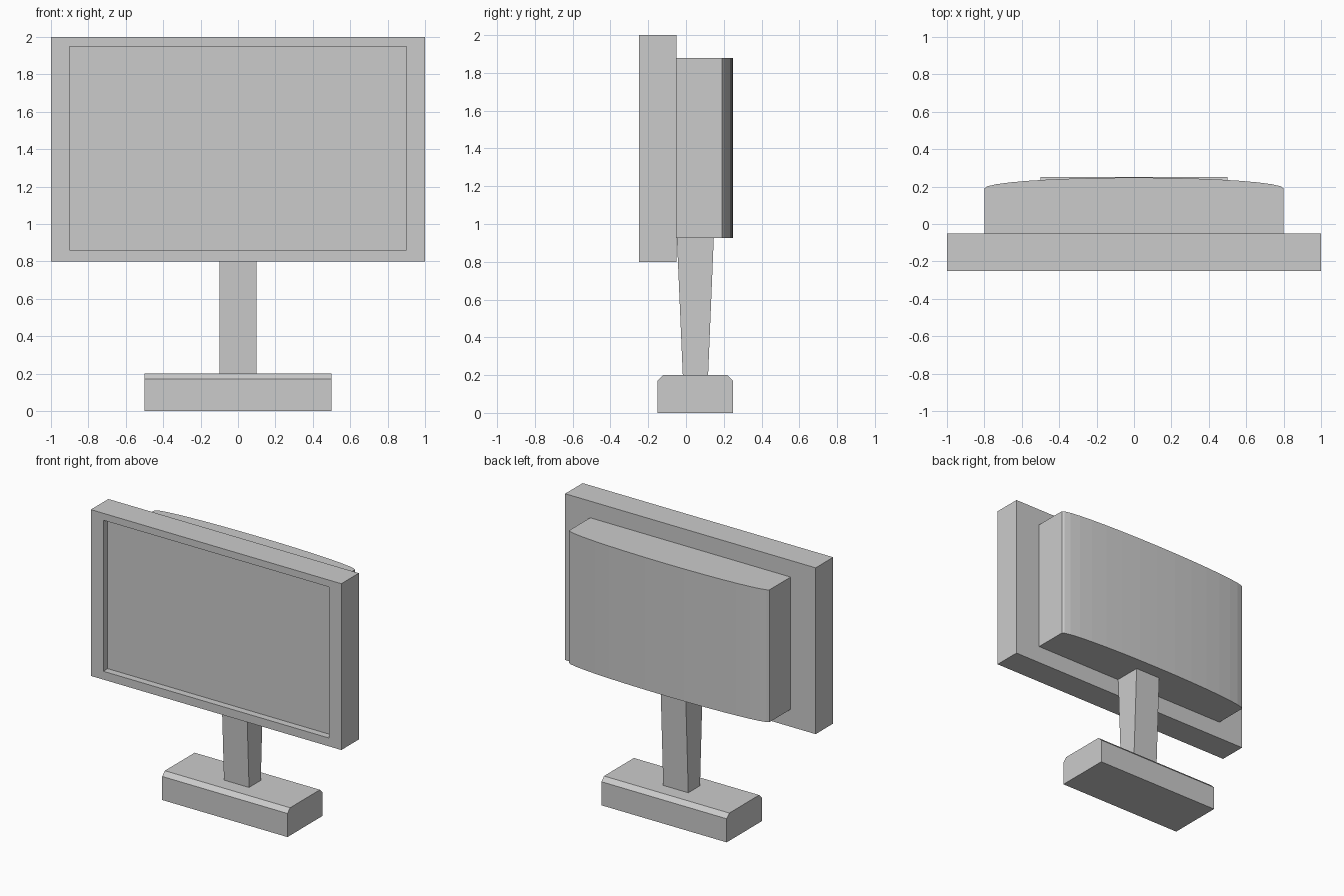
import bpy, bmesh
from math import sin, cos, pi

if "Cube" in bpy.data.objects:
    bpy.data.objects.remove(bpy.data.objects["Cube"])


def finish(name, bm):
    bmesh.ops.recalc_face_normals(bm, faces=bm.faces)
    mesh = bpy.data.meshes.new(name)
    bm.to_mesh(mesh)
    bm.free()
    obj = bpy.data.objects.new(name, mesh)
    bpy.context.collection.objects.link(obj)
    return obj


def prism(name, profile, direction):
    """Extrude a closed profile of 3D points along a direction."""
    bm = bmesh.new()
    face = bm.faces.new([bm.verts.new(p) for p in profile])
    ext = bmesh.ops.extrude_face_region(bm, geom=[face], use_keep_orig=True)
    verts = [g for g in ext["geom"] if isinstance(g, bmesh.types.BMVert)]
    bmesh.ops.translate(bm, verts=verts, vec=direction)
    return finish(name, bm)


def side_prism(name, yz, half_width):
    return prism(name, [(-half_width, y, z) for y, z in yz], (2 * half_width, 0, 0))


# Screen frame with a recessed display: nested rectangles bridged together
def ring(bm, x, y, z0, z1):
    return [bm.verts.new(p) for p in ((-x, y, z0), (x, y, z0), (x, y, z1), (-x, y, z1))]


bm = bmesh.new()
rings = [ring(bm, 1.0, -0.05, 0.8, 2.0), ring(bm, 1.0, -0.25, 0.8, 2.0),
         ring(bm, 0.9, -0.25, 0.86, 1.95), ring(bm, 0.9, -0.2, 0.86, 1.95)]
for a, b in zip(rings, rings[1:]):
    for i in range(4):
        j = (i + 1) % 4
        bm.faces.new((a[i], a[j], b[j], b[i]))
bm.faces.new(rings[0])
bm.faces.new(rings[-1])
finish("screen_frame", bm)

# Rear housing with a gently bowed, faceted back
bow = [(0.8 * cos(pi * i / 16), 0.19 + 0.058 * sin(pi * i / 16), 0.925) for i in range(17)]
prism("rear_housing", [(-0.8, -0.05, 0.925), (0.8, -0.05, 0.925)] + bow, (0, 0, 0.955))

# Neck, narrower at the foot
side_prism("neck", [(-0.017, 0.2), (0.117, 0.2), (0.147, 0.925), (-0.048, 0.925)], 0.1)

# Base with chamfered front and back top edges
side_prism("base", [(-0.15, 0), (0.25, 0), (0.25, 0.17), (0.22, 0.2),
                    (-0.12, 0.2), (-0.15, 0.17)], 0.5)
